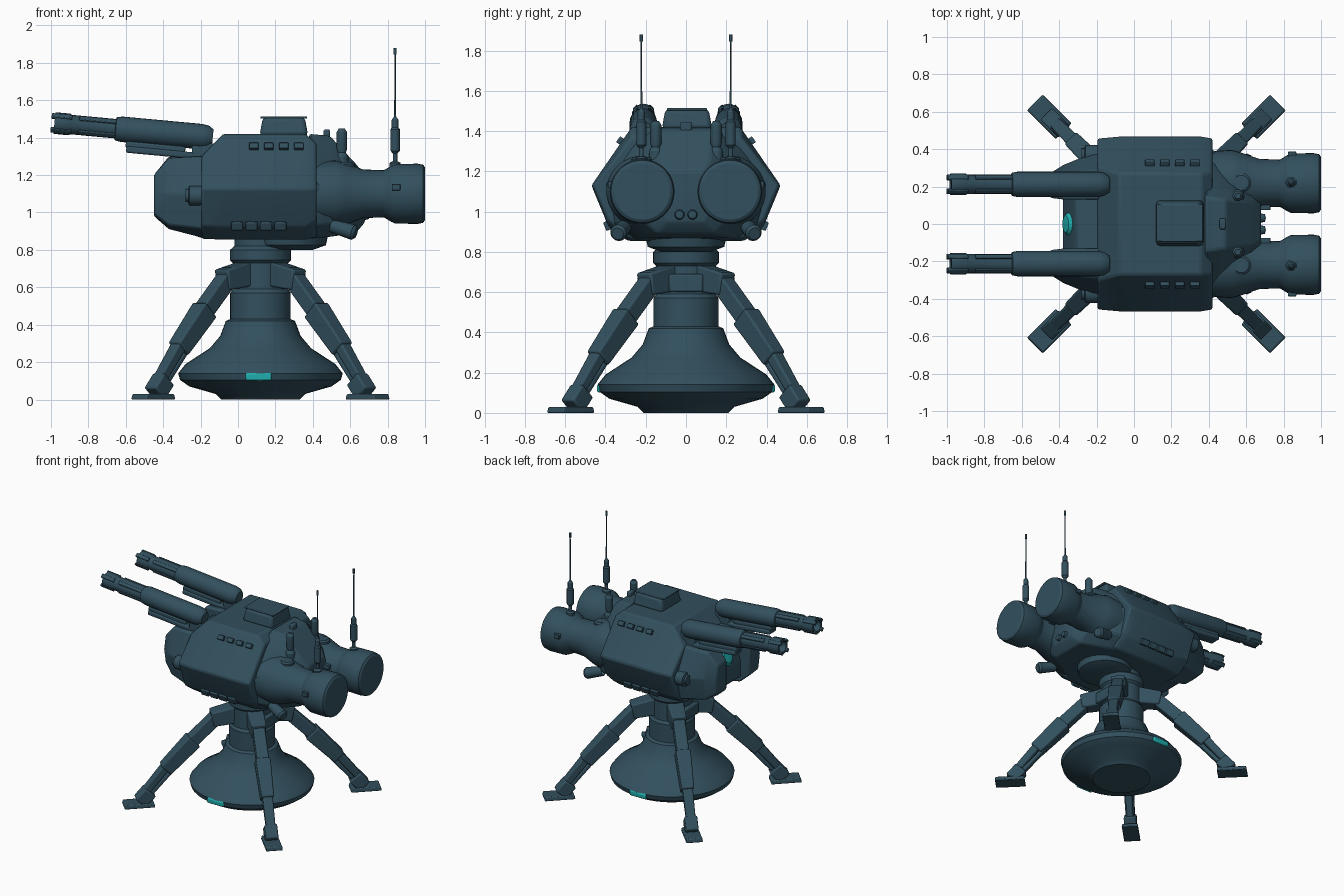
import bpy, bmesh, math
from mathutils import Matrix, Vector

cube = bpy.data.objects.get("Cube")
if cube:
    bpy.data.objects.remove(cube, do_unlink=True)


def material(name, rgb):
    m = bpy.data.materials.new(name)
    m.use_nodes = True
    m.diffuse_color = (*rgb, 1)
    m.node_tree.nodes["Principled BSDF"].inputs["Base Color"].default_value = (*rgb, 1)
    return m


STEEL = material("dark blue steel", (0.032, 0.08, 0.112))
GLOW = material("teal light", (0.015, 0.42, 0.42))
AXIS_X = 0.12          # centre line of the pedestal
made = []


def finish(name, bm, matrix, mat, mirror, bevel):
    """Turn a bmesh into an object with its origin at the world centre."""
    bm.transform(matrix)
    bmesh.ops.recalc_face_normals(bm, faces=bm.faces)
    mesh = bpy.data.meshes.new(name)
    bm.to_mesh(mesh)
    bm.free()
    mesh.materials.append(mat)
    obj = bpy.data.objects.new(name, mesh)
    bpy.context.collection.objects.link(obj)
    if bevel:
        mod = obj.modifiers.new("bevel", 'BEVEL')
        mod.width, mod.segments, mod.limit_method = bevel, 2, 'ANGLE'
    if mirror:
        mod = obj.modifiers.new("mirror", 'MIRROR')
        mod.use_axis = (False, True, False)
        mod.use_mirror_merge = False
    made.append(obj)
    return obj


def at(x, y, z):
    return Matrix.Translation((x, y, z))


def aim(start, direction):
    """Local z runs along the direction, local y points up."""
    q = Vector(direction).to_track_quat('Z', 'Y')
    return at(*start) @ q.to_matrix().to_4x4()


def box(name, size, matrix, mat=STEEL, mirror=False, bevel=0.01, top=1.0):
    bm = bmesh.new()
    bmesh.ops.create_cube(bm, size=1)
    for v in bm.verts:
        taper = top if v.co.z > 0 else 1
        v.co = (v.co.x * size[0] * taper, v.co.y * size[1] * taper, v.co.z * size[2])
    return finish(name, bm, matrix, mat, mirror, bevel)


def strut(name, a, b, width, depth, frame, top=1.0, bevel=0.01):
    a, b = Vector(a), Vector(b)
    m = frame @ aim((a + b) / 2, b - a)
    return box(name, (width, depth, (b - a).length), m, bevel=bevel, top=top)


def lathe(name, profile, matrix, sides=32, mat=STEEL, mirror=False):
    """Spin (radius, height) points about local z."""
    bm = bmesh.new()
    verts = [bm.verts.new((r, 0, h)) for r, h in profile]
    edges = [bm.edges.new(p) for p in zip(verts, verts[1:])]
    bmesh.ops.spin(bm, geom=verts + edges, cent=(0, 0, 0), axis=(0, 0, 1),
                   angle=math.tau, steps=sides, use_duplicate=False)
    bmesh.ops.remove_doubles(bm, verts=bm.verts, dist=0.0002)
    return finish(name, bm, matrix, mat, mirror, 0)


def loft(name, sections, symmetric=True, mirror=False, bevel=0.012):
    """Skin (x, [(y, z), ...]) sections; symmetric ones are given as a half."""
    bm = bmesh.new()
    rings = []
    for x, half in sections:
        pts = half + [(-y, z) for y, z in reversed(half)] if symmetric else half
        rings.append([bm.verts.new((x, y, z)) for y, z in pts])
    n = len(rings[0])
    for a, b in zip(rings, rings[1:]):
        for i in range(n):
            bm.faces.new((a[i], a[(i + 1) % n], b[(i + 1) % n], b[i]))
    bm.faces.new(rings[0])
    bm.faces.new(rings[-1])
    return finish(name, bm, Matrix(), STEEL, mirror, bevel)


# Pedestal: dish base and column
lathe("pedestal", [(0, 0), (0.21, 0), (0.24, 0.03), (0.38, 0.07), (0.43, 0.105),
                   (0.44, 0.14), (0.40, 0.19), (0.27, 0.275), (0.215, 0.34),
                   (0.185, 0.42), (0.162, 0.43), (0.162, 0.57), (0.148, 0.59),
                   (0.148, 0.73), (0.163, 0.745), (0.163, 0.8), (0.14, 0.82),
                   (0.14, 0.88), (0, 0.88)], at(AXIS_X, 0, 0), 40)
box("base_light", (0.14, 0.02, 0.042), at(AXIS_X - 0.01, 0.432, 0.122), GLOW, True)
for side in (-1, 1):
    box("column_hatch", (0.06, 0.17, 0.09), at(AXIS_X + side * 0.145, 0, 0.645))

# Four legs, modelled along local +x
for k in range(4):
    f = at(AXIS_X, 0, 0) @ Matrix.Rotation(math.radians(45 + 90 * k), 4, 'Z')
    strut("leg_bracket", (0.12, 0, 0.67), (0.29, 0, 0.64), 0.12, 0.13, f, 0.85)
    strut("upper_leg", (0.22, 0, 0.68), (0.52, 0, 0.385), 0.085, 0.09, f)
    strut("knee_sleeve", (0.42, 0, 0.48), (0.62, 0, 0.27), 0.105, 0.115, f, 0.85)
    strut("lower_leg", (0.58, 0, 0.335), (0.80, 0, 0.06), 0.075, 0.06, f, 0.85)
    strut("leg_piston", (0.52, 0, 0.32), (0.75, 0, 0.06), 0.05, 0.03, f)
    strut("ankle", (0.73, 0, 0.11), (0.80, 0, 0.03), 0.09, 0.1, f)
    box("foot", (0.22, 0.12, 0.03), f @ at(0.81, 0, 0.015), bevel=0.006, top=0.94)

# Main hull, lofted along x
wide, low, keel = (0.47, 1.13), (0.385, 0.925), (0.29, 0.855)
loft("hull", [(-0.195, [(0.30, 1.30), (0.46, 1.13), (0.38, 0.93), (0.28, 0.86)]),
              (-0.08, [(0.27, 1.42), wide, low, keel]),
              (0.36, [(0.27, 1.42), wide, low, keel]),
              (0.42, [(0.27, 1.37), (0.46, 1.13), (0.39, 0.96), (0.28, 0.87)])])
loft("tail", [(0.38, [(0.14, 1.42), (0.29, 1.33), (0.42, 1.14), (0.36, 0.93), (0.26, 0.86)]),
              (0.49, [(0.13, 1.41), (0.22, 1.30), (0.36, 1.13), (0.34, 0.94), (0.22, 0.87)]),
              (0.63, [(0.12, 1.26), (0.17, 1.20), (0.22, 1.1), (0.2, 0.95), (0.14, 0.89)]),
              (0.68, [(0.09, 1.2), (0.11, 1.16), (0.13, 1.1), (0.11, 0.99), (0.09, 0.95)])])

# Forked nose with a lit lens in the recess
loft("nose_cheek", [(-0.45, [(0.14, 1.2), (0.25, 1.2), (0.27, 1.1), (0.25, 0.99), (0.14, 0.98)]),
                    (-0.37, [(0.13, 1.3), (0.27, 1.29), (0.32, 1.1), (0.29, 0.93), (0.13, 0.91)]),
                    (-0.18, [(0.13, 1.31), (0.29, 1.30), (0.40, 1.1), (0.35, 0.91), (0.13, 0.86)])],
     symmetric=False, mirror=True)
loft("nose_core", [(-0.38, [(0.14, 1.08), (0.14, 0.96)]),
                   (-0.31, [(0.14, 1.25), (0.14, 0.9)]),
                   (-0.18, [(0.14, 1.29), (0.14, 0.86)])])
lathe("nose_lens", [(0, 0.02), (0.045, 0.015), (0.06, 0), (0.06, -0.04)],
      aim((-0.352, 0, 1.15), (-1, 0, 0.41)), 24, GLOW)
lathe("side_knob", [(0, 0.1), (0.035, 0.1), (0.035, 0.085), (0.052, 0.08), (0.052, 0)],
      aim((-0.18, 0.37, 1.09), (-1, 0, 0)), 20, mirror=True)

# Roof hatch and small roof fittings
box("roof_hatch", (0.26, 0.25, 0.1), at(0.245, 0.005, 1.46), bevel=0.02, top=0.86)
box("hatch_lid", (0.25, 0.2, 0.012), at(0.245, 0.005, 1.508), bevel=0.005)
box("roof_sensor", (0.035, 0.06, 0.05), at(0.475, 0, 1.42))
lathe("roof_post", [(0.035, 0), (0.035, 0.04), (0.022, 0.06), (0.028, 0.08),
                    (0.028, 0.17), (0.015, 0.19), (0, 0.19)],
      at(0.555, 0.15, 1.26), 16, mirror=True)
lathe("engine_cap", [(0.052, 0), (0.052, 0.035), (0.04, 0.045), (0, 0.045)],
      at(0.575, 0.22, 1.225), 20, mirror=True)

# Vent rows on the upper and lower slopes
upper = Matrix.Rotation(math.atan2(-0.29, 0.2), 4, 'X')
lower = Matrix.Rotation(math.atan2(0.205, 0.085) + math.pi, 4, 'X')
for i in range(4):
    box("upper_vent", (0.05, 0.035, 0.03), at(0.085 + i * 0.08, 0.325, 1.352) @ upper,
        mirror=True, bevel=0.004)
    box("lower_vent", (0.065, 0.045, 0.03), at(-0.005 + i * 0.077, 0.39, 0.93) @ lower,
        mirror=True, bevel=0.004)

# Turntable and rear underside fittings
lathe("turntable", [(0, 0), (0.12, 0), (0.19, 0.025), (0.2, 0.07)], at(0.28, 0, 0.8), 32)
lathe("belly_thruster", [(0, 0), (0.03, 0), (0.042, 0.015), (0.035, 0.14)],
      aim((0.63, 0.34, 0.89), (-1, -0.3, 0.3)), 16, mirror=True)
lathe("tail_lamp", [(0, 0.03), (0.02, 0.025), (0.026, 0), (0.026, -0.05)],
      aim((0.675, 0.032, 0.985), (1, 0, 0)), 16, mirror=True)

# Twin engines with aerials
lathe("engine", [(0, 0), (0.17, 0), (0.178, 0.12), (0.165, 0.17), (0.13, 0.27), (0.126, 0.38),
                 (0.15, 0.42), (0.159, 0.44), (0.161, 0.56), (0.155, 0.59), (0.14, 0.6), (0, 0.6)],
      aim((0.4, 0.218, 1.1), (1, 0, 0)), 36, mirror=True)
box("engine_latch", (0.045, 0.03, 0.035), at(0.845, 0.372, 1.135), mirror=True, bevel=0.004)
box("engine_inner_latch", (0.06, 0.03, 0.035), at(0.7, 0.09, 1.135), mirror=True, bevel=0.004)
lathe("aerial", [(0.03, 0), (0.03, 0.02), (0.012, 0.03), (0.012, 0.07), (0.025, 0.085),
                 (0.025, 0.2), (0.018, 0.21), (0.018, 0.25), (0.005, 0.27), (0.0035, 0.6),
                 (0.008, 0.6), (0.008, 0.635), (0, 0.635)],
      at(0.84, 0.222, 1.245), 12, mirror=True)

# Twin guns, modelled along local z with local y up
gun = aim((-0.135, 0.212, 1.4), (-0.865, 0, 0.08))
lathe("gun_sleeve", [(0, 0), (0.045, 0), (0.062, 0.025), (0.068, 0.06), (0.068, 0.49),
                     (0.062, 0.52), (0.05, 0.525)], gun, 24, mirror=True)
lathe("gun_barrel", [(0.052, 0.45), (0.052, 0.76), (0.058, 0.77), (0.058, 0.85), (0.04, 0.85),
                     (0.036, 0.78), (0, 0.78)], gun, 20, mirror=True)
for k in range(4):
    turn = gun @ Matrix.Rotation(math.radians(45 + 90 * k), 4, 'Z')
    box("muzzle_prong", (0.03, 0.018, 0.11), turn @ at(0, 0.052, 0.813), mirror=True, bevel=0.004)
    box("barrel_rib", (0.028, 0.014, 0.2), turn @ at(0, 0.052, 0.62), mirror=True, bevel=0.004)
box("gun_rail", (0.07, 0.04, 0.32), gun @ at(0, -0.08, 0.3), mirror=True)
box("gun_shoe", (0.09, 0.035, 0.39), gun @ at(0, -0.105, 0.26), mirror=True)
box("gun_mount", (0.13, 0.09, 0.1), at(-0.18, 0.212, 1.32), mirror=True)

# Smooth curved parts while keeping hard edges
bpy.ops.object.select_all(action='DESELECT')
for obj in made:
    obj.select_set(True)
bpy.context.view_layer.objects.active = made[0]
bpy.ops.object.shade_smooth_by_angle(angle=math.radians(32))
